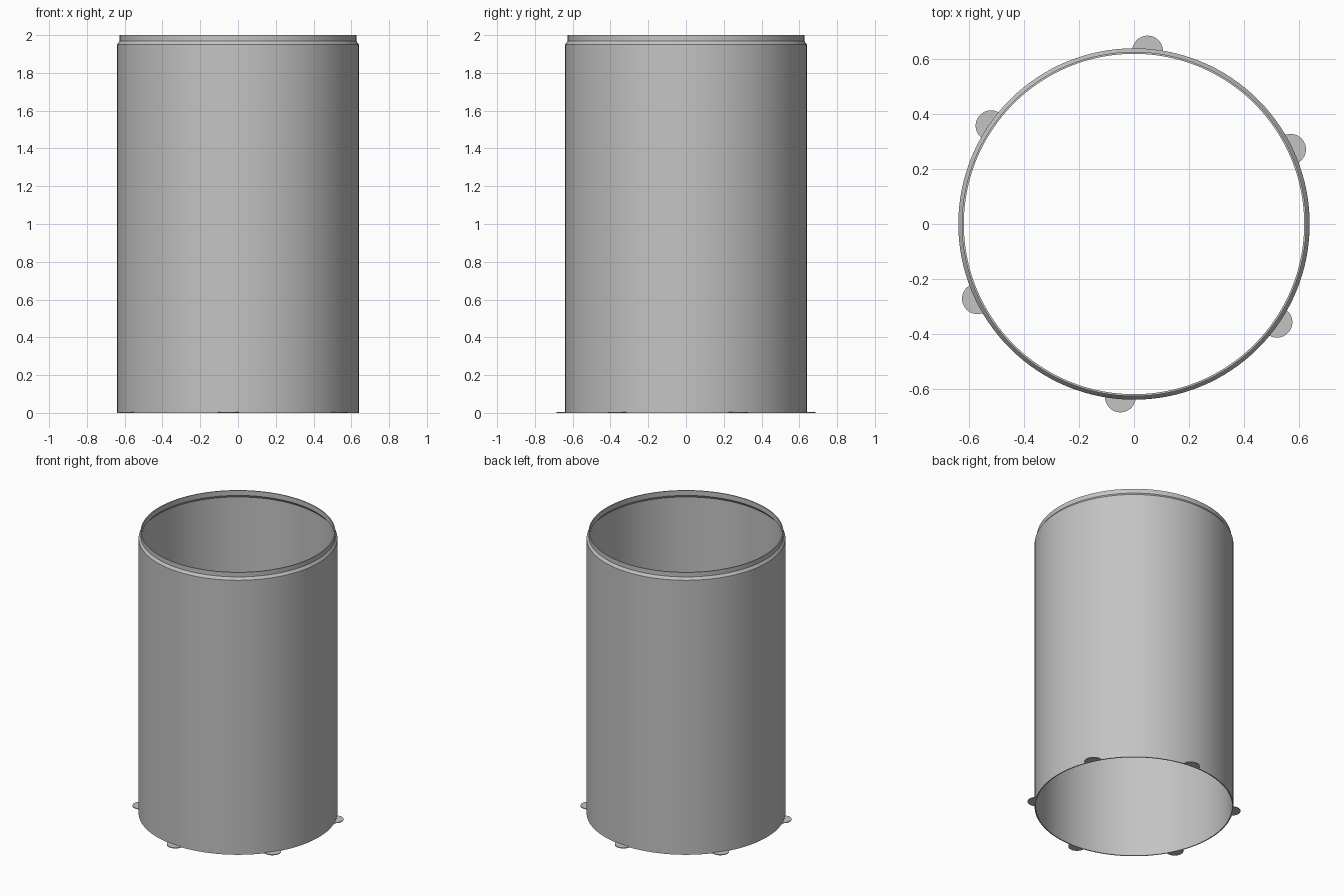
import bpy
import bmesh
from math import cos, sin, pi, radians

SEGMENTS = 128
WALL_INNER = 0.633

cube = bpy.data.objects.get("Cube")
if cube:
    bpy.data.objects.remove(cube, do_unlink=True)

grey = bpy.data.materials.new("light grey")
grey.use_nodes = True
colour = (0.55, 0.55, 0.55, 1)
grey.diffuse_color = colour
grey.node_tree.nodes["Principled BSDF"].inputs["Base Color"].default_value = colour


def finish(bm, name):
    bmesh.ops.recalc_face_normals(bm, faces=bm.faces[:])
    mesh = bpy.data.meshes.new(name)
    bm.to_mesh(mesh)
    bm.free()
    mesh.materials.append(grey)
    obj = bpy.data.objects.new(name, mesh)
    bpy.context.collection.objects.link(obj)
    return obj


def lathe(name, profile):
    """Spin a closed (radius, height) profile around the z axis."""
    bm = bmesh.new()
    rings = [[bm.verts.new((r * cos(2 * pi * i / SEGMENTS),
                            r * sin(2 * pi * i / SEGMENTS), z))
              for i in range(SEGMENTS)] for r, z in profile]
    for a, b in zip(rings, rings[1:] + rings[:1]):
        for i in range(SEGMENTS):
            j = (i + 1) % SEGMENTS
            bm.faces.new((a[i], a[j], b[j], b[i]))
    return finish(bm, name)


def tab(name, angle):
    """Thin round tab whose inner side is trimmed to the wall."""
    cx, cy = 0.632 * cos(angle), 0.632 * sin(angle)
    bm = bmesh.new()
    ring = []
    for i in range(48):
        a = angle + 2 * pi * i / 48
        x, y = cx + 0.056 * cos(a), cy + 0.056 * sin(a)
        scale = max(1, (WALL_INNER + 0.002) / (x * x + y * y) ** 0.5)
        ring.append(bm.verts.new((x * scale, y * scale, 0)))
    face = bm.faces.new(ring)
    top = bmesh.ops.extrude_face_region(bm, geom=[face])["geom"]
    bmesh.ops.translate(bm, vec=(0, 0, 0.005),
                        verts=[v for v in top if isinstance(v, bmesh.types.BMVert)])
    return finish(bm, name)


# Open tube with a chamfered shoulder and a narrower lip
tube = lathe("tube_wall", [
    (0.64, 0), (0.64, 1.95), (0.627, 1.968), (0.627, 2),
    (0.62, 2), (0.62, 1.965), (WALL_INNER, 1.948), (WALL_INNER, 0)])
bpy.context.view_layer.objects.active = tube
tube.select_set(True)
bpy.ops.object.shade_smooth_by_angle(angle=radians(30))

# Six tabs around the base
for n in range(6):
    tab(f"base_tab_{n + 1}", radians(25.5 + 60 * n))
